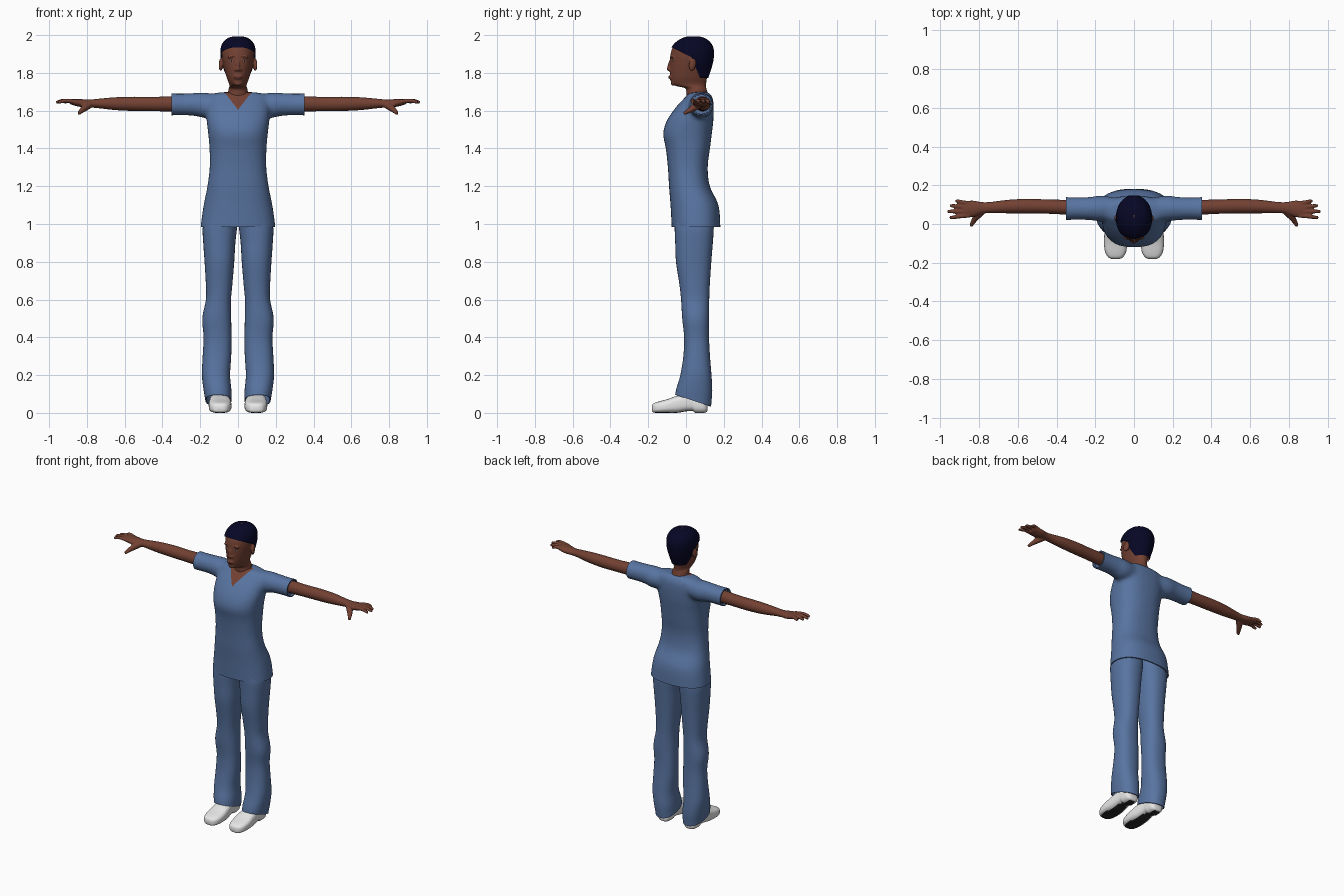
import bpy, bmesh
from math import cos, sin, tau, copysign
from mathutils import Vector, Matrix, Euler
from mathutils.bvhtree import BVHTree

if "Cube" in bpy.data.objects:
    bpy.data.objects.remove(bpy.data.objects["Cube"])


def material(name, r, g, b):
    m = bpy.data.materials.new(name)
    m.use_nodes = True
    m.diffuse_color = (r, g, b, 1)
    shader = next(n for n in m.node_tree.nodes if n.type == "BSDF_PRINCIPLED")
    shader.inputs["Base Color"].default_value = (r, g, b, 1)
    shader.inputs["Roughness"].default_value = 0.8
    return m


BLUE = material("scrub blue", .098, .175, .355)
SKIN = material("brown skin", .17, .052, .032)
LIP = material("dark lip", .12, .032, .024)
HAIR = material("navy black hair", .002, .002, .019)
WHITE = material("shoe white", .8, .8, .8)
SOLE = material("dark sole", .02, .02, .02)
EYE = material("eye white", .4, .34, .31)


# ---- shape helpers ----
def spline(rows, steps=4):
    """Catmull-Rom interpolation of every column."""
    out = []
    for i in range(len(rows) - 1):
        a, b, c, d = rows[max(i - 1, 0)], rows[i], rows[i + 1], rows[min(i + 2, len(rows) - 1)]
        for s in range(steps):
            t = s / steps
            out.append([q + t / 2 * (r - p + t * (2 * p - 5 * q + 4 * r - w + t * (3 * (q - r) + w - p)))
                        for p, q, r, w in zip(a, b, c, d)])
    return out + [list(rows[-1])]


def loft(bm, sections, n=32, power=2.0):
    rings = []
    for c, u, v in sections:
        ring = []
        for i in range(n):
            x, y = cos(tau * i / n), sin(tau * i / n)
            x, y = (copysign(abs(k) ** (2 / power), k) for k in (x, y))
            ring.append(bm.verts.new(c + u * x + v * y))
        rings.append(ring)
    for r, s in zip(rings, rings[1:]):
        for i in range(n):
            j = (i + 1) % n
            bm.faces.new((r[i], r[j], s[j], s[i]))
    bm.faces.new(rings[0])
    bm.faces.new(rings[-1])


def upright(rows):
    return [(Vector(((a + b) / 2, (f + k) / 2, z)), Vector(((b - a) / 2, 0, 0)), Vector((0, (k - f) / 2, 0)))
            for z, a, b, f, k in spline(rows)]


def centred(rows, grow=0.0):
    return upright([(z, -w - grow, w + grow, f - grow, k + grow) for z, w, f, k in rows])


def sideways(rows):
    return [(Vector((x, y, z)), Vector((0, ry, 0)), Vector((0, 0, rz))) for x, y, z, ry, rz in spline(rows)]


def tube(bm, rows):
    rows = spline(rows)
    path = [Vector(p[:3]) for p in rows]
    sections = []
    for i, p in enumerate(rows):
        d = path[min(i + 1, len(path) - 1)] - path[max(i - 1, 0)]
        q = d.to_track_quat("Z", "Y")
        sections.append((path[i], q @ Vector((p[3], 0, 0)), q @ Vector((0, p[3], 0))))
    loft(bm, sections, 12)


def ball(bm, loc, size, rot=(0, 0, 0)):
    bmesh.ops.create_uvsphere(bm, u_segments=20, v_segments=12, radius=1,
                              matrix=Matrix.LocRotScale(Vector(loc), Euler(rot), Vector(size)))


def bake(ob):
    """Apply modifiers, keeping the material slots and the face indices."""
    mats = list(ob.data.materials)
    deps = bpy.context.evaluated_depsgraph_get()
    mesh = bpy.data.meshes.new_from_object(ob.evaluated_get(deps))
    ob.modifiers.clear()
    ob.data = mesh
    for i, m in enumerate(mats):
        if i < len(mesh.materials):
            mesh.materials[i] = m
        else:
            mesh.materials.append(m)


def make(name, bm, mats, voxel=0, rounds=0):
    bmesh.ops.recalc_face_normals(bm, faces=bm.faces)
    mesh = bpy.data.meshes.new(name)
    bm.to_mesh(mesh)
    bm.free()
    for m in mats:
        mesh.materials.append(m)
    ob = bpy.data.objects.new(name, mesh)
    bpy.context.collection.objects.link(ob)
    if voxel:
        mod = ob.modifiers.new("fuse", "REMESH")
        mod.mode, mod.voxel_size = "VOXEL", voxel
        mod = ob.modifiers.new("relax", "SMOOTH")
        mod.factor, mod.iterations = .5, rounds
        bake(ob)
    return ob


def trim(ob, planes, clear=True, rule=None, remove=None):
    """Cut along planes, then recolour or delete faces by a rule."""
    bm = bmesh.new()
    bm.from_mesh(ob.data)
    for co, no in planes:
        bmesh.ops.bisect_plane(bm, geom=bm.verts[:] + bm.edges[:] + bm.faces[:], dist=1e-5,
                               plane_co=co, plane_no=no, clear_outer=clear)
    if rule:
        for f in bm.faces:
            f.material_index = int(rule(f.calc_center_median(), f.normal))
    if remove:
        bmesh.ops.delete(bm, geom=[f for f in bm.faces if remove(f.calc_center_median())], context="FACES")
    bm.to_mesh(ob.data)
    bm.free()


def finish(ob, wall=0):
    if wall:
        mod = ob.modifiers.new("cloth", "SOLIDIFY")
        mod.thickness, mod.offset = wall, -1
        bake(ob)
    bpy.ops.object.select_all(action="DESELECT")
    ob.select_set(True)
    bpy.context.view_layer.objects.active = ob
    bpy.ops.object.shade_smooth_by_angle(angle=.8)


def twin(ob, part):
    """Name the +x part left and add its mirrored right copy."""
    ob.name = "left_" + part
    other = bpy.data.objects.new("right_" + part, ob.data.copy())
    other.data.transform(Matrix.Scale(-1, 4, (1, 0, 0)))
    other.data.flip_normals()
    bpy.context.collection.objects.link(other)


# ---- tunic: torso fused with sleeves, V neck in skin colour ----
bm = bmesh.new()
loft(bm, centred([(.93, .199, -.076, .183), (.985, .198, -.076, .182), (1.1, .182, -.082, .172),
                  (1.2, .162, -.09, .126), (1.3, .15, -.096, .115), (1.4, .151, -.107, .127),
                  (1.48, .158, -.121, .137), (1.55, .166, -.1, .145), (1.62, .168, -.052, .147),
                  (1.665, .16, -.01, .142), (1.688, .14, .01, .128), (1.698, .08, .03, .12)]), 48, 2.4)
for s in (1, -1):
    loft(bm, sideways([(s * .08, .08, 1.63, .055, .055), (s * .17, .08, 1.628, .066, .067),
                       (s * .23, .08, 1.633, .06, .061), (s * .3, .08, 1.633, .058, .058),
                       (s * .38, .08, 1.633, .062, .06)]))
tunic = make("tunic", bm, [BLUE, SKIN], .011, 8)
trim(tunic, [((0, 0, .985), (0, 0, -1)), ((.352, 0, 0), (1, 0, 0)), ((-.352, 0, 0), (-1, 0, 0))])
trim(tunic, [((0, 0, 1.605), (s * .085, 0, -.066)) for s in (1, -1)], clear=False,
     rule=lambda c, n: c.y < .06 and c.z > 1.6 and abs(c.x) * .085 < (c.z - 1.605) * .066)
finish(tunic, .007)

# ---- cloth closing the sleeves around the arms ----
bm = bmesh.new()
loft(bm, sideways([(.325, .08, 1.633, .055, .054), (.335, .08, 1.633, .055, .054)]))
lining = make("sleeve_lining", bm, [BLUE])
finish(lining)
twin(lining, "sleeve_lining")

# ---- trousers ----
bm = bmesh.new()
loft(bm, upright([(1.15, .0, .145, -.055, .12), (1.04, .0, .172, -.058, .14), (.98, .005, .187, -.06, .147),
                  (.9, .014, .184, -.057, .142), (.8, .02, .177, -.053, .134),
                  (.68, .03, .17, -.035, .126), (.6, .037, .17, -.026, .123), (.5, .036, .189, -.02, .123),
                  (.4, .035, .182, -.01, .122), (.3, .036, .187, -.014, .127), (.2, .042, .191, -.03, .135),
                  (.12, .035, .182, -.053, .139), (.06, .034, .172, -.06, .135), (0, .034, .165, -.06, .13)]),
     36, 2.3)
leg = make("trouser_leg", bm, [BLUE])
trim(leg, [((0, -.055, .095), (0, -.06, -.185))])
finish(leg, .006)
twin(leg, "trouser_leg")

# ---- shoes with dark undersides ----
bm = bmesh.new()
shoe_rows = [(-.181, .095, .018, .01, .036), (-.172, .095, .038, .002, .05), (-.145, .095, .054, 0, .06),
             (-.1, .095, .06, 0, .072), (-.05, .095, .058, 0, .09), (0, .097, .052, .008, .103),
             (.035, .098, .048, .01, .105), (.05, .098, .048, 0, .105), (.09, .098, .046, 0, .1),
             (.108, .098, .036, .004, .085), (.114, .098, .02, .015, .06)]
loft(bm, [(Vector((x, y, (a + b) / 2)), Vector((w, 0, 0)), Vector((0, 0, (b - a) / 2)))
          for y, x, w, a, b in spline(shoe_rows)], 36, 3)
shoe = make("shoe", bm, [WHITE, SOLE])
trim(shoe, [], rule=lambda c, n: n.z < -.93 and c.z < .012)
finish(shoe)
twin(shoe, "shoe")

# ---- arm with palm, fingers and thumb ----
bm = bmesh.new()
loft(bm, sideways([(.27, .085, 1.635, .038, .04), (.36, .087, 1.636, .038, .04), (.45, .09, 1.635, .037, .038),
                   (.55, .092, 1.636, .038, .038), (.65, .09, 1.637, .035, .034), (.74, .085, 1.638, .029, .025),
                   (.785, .083, 1.638, .03, .021), (.83, .079, 1.64, .042, .021), (.87, .076, 1.645, .043, .017),
                   (.89, .076, 1.647, .039, .012)]))
for y, tip_x, tip_y in ((.107, .922, .118), (.086, .95, .094), (.064, .963, .065), (.044, .952, .034)):
    tube(bm, [(.85, y, 1.646, .0115), ((.86 + tip_x) / 2, (y + tip_y) / 2, 1.653, .011),
              (tip_x - .015, tip_y, 1.648, .0095), (tip_x, tip_y, 1.643, .0075)])
tube(bm, [(.785, .068, 1.632, .02), (.81, .042, 1.616, .019), (.828, .016, 1.6, .0135), (.843, -.01, 1.585, .009)])
arm = make("arm", bm, [SKIN], .0045, 3)
finish(arm)
twin(arm, "arm")

# ---- head: neck, skull, nose, lips and ears fused ----
skull = [(1.64, .08, .005, .12), (1.69, .056, .002, .115), (1.718, .049, -.004, .108), (1.73, .046, -.05, .106),
         (1.745, .048, -.076, .107), (1.775, .06, -.083, .112), (1.81, .07, -.085, .123),
         (1.85, .08, -.085, .135), (1.89, .086, -.083, .141), (1.93, .085, -.073, .139),
         (1.962, .072, -.048, .122), (1.983, .049, -.015, .095), (1.993, .02, .015, .065)]
bm = bmesh.new()
loft(bm, centred(skull), 40)
ball(bm, (0, -.085, 1.842), (.009, .012, .034), (-.25, 0, 0))
ball(bm, (0, -.088, 1.82), (.012, .015, .011))
ball(bm, (0, -.078, 1.777), (.024, .014, .013))
ball(bm, (0, -.068, 1.745), (.022, .013, .013))
for s in (1, -1):
    ball(bm, (s * .013, -.083, 1.817), (.008, .01, .008))
    ball(bm, (s * .033, -.07, 1.885), (.024, .01, .008), (0, s * .1, 0))
    ball(bm, (s * .09, .034, 1.845), (.011, .02, .035), (-.2, 0, s * .35))
head = make("head", bm, [SKIN], .0045, 4)
finish(head)

# ---- hair cap cut along the hairline ----
bm = bmesh.new()
loft(bm, centred(skull[4:], .007), 40, 2.1)
hair = make("hair", bm, [HAIR])
front, temple, nape = Vector((0, -.08, 1.937)), Vector((0, .03, 1.882)), Vector((0, .075, 1.772))
edges = [(p, (q - p).cross(Vector((1, 0, 0)))) for p, q in ((front, temple), (temple, nape))]
edges = [(p, n if n.z > 0 else -n) for p, n in edges]
trim(hair, edges + [(nape, (0, 0, 1))], clear=False,
     remove=lambda c: c.z < nape.z or all((c - p).dot(n) < 0 for p, n in edges))
finish(hair)

# ---- facial details laid on the face ----
tree = BVHTree.FromPolygons([v.co for v in head.data.vertices], [p.vertices[:] for p in head.data.polygons])


def on_face(name, mat, x, z, size, turn=(0, 0, 0)):
    hit = tree.ray_cast(Vector((x, -1, z)), Vector((0, 1, 0)))[0]
    bm = bmesh.new()
    ball(bm, (x, hit.y, z), size, turn)
    finish(make(name, bm, [mat]))


for s, side in ((1, "left"), (-1, "right")):
    on_face(side + "_eye", EYE, s * .034, 1.863, (.012, .003, .004), (0, 0, s * .35))
    on_face(side + "_iris", HAIR, s * .034, 1.863, (.0035, .0042, .0035))
    on_face(side + "_eyebrow", LIP, s * .035, 1.884, (.017, .0025, .0025), (0, s * .1, s * .35))
on_face("lips", LIP, 0, 1.777, (.021, .003, .007))
